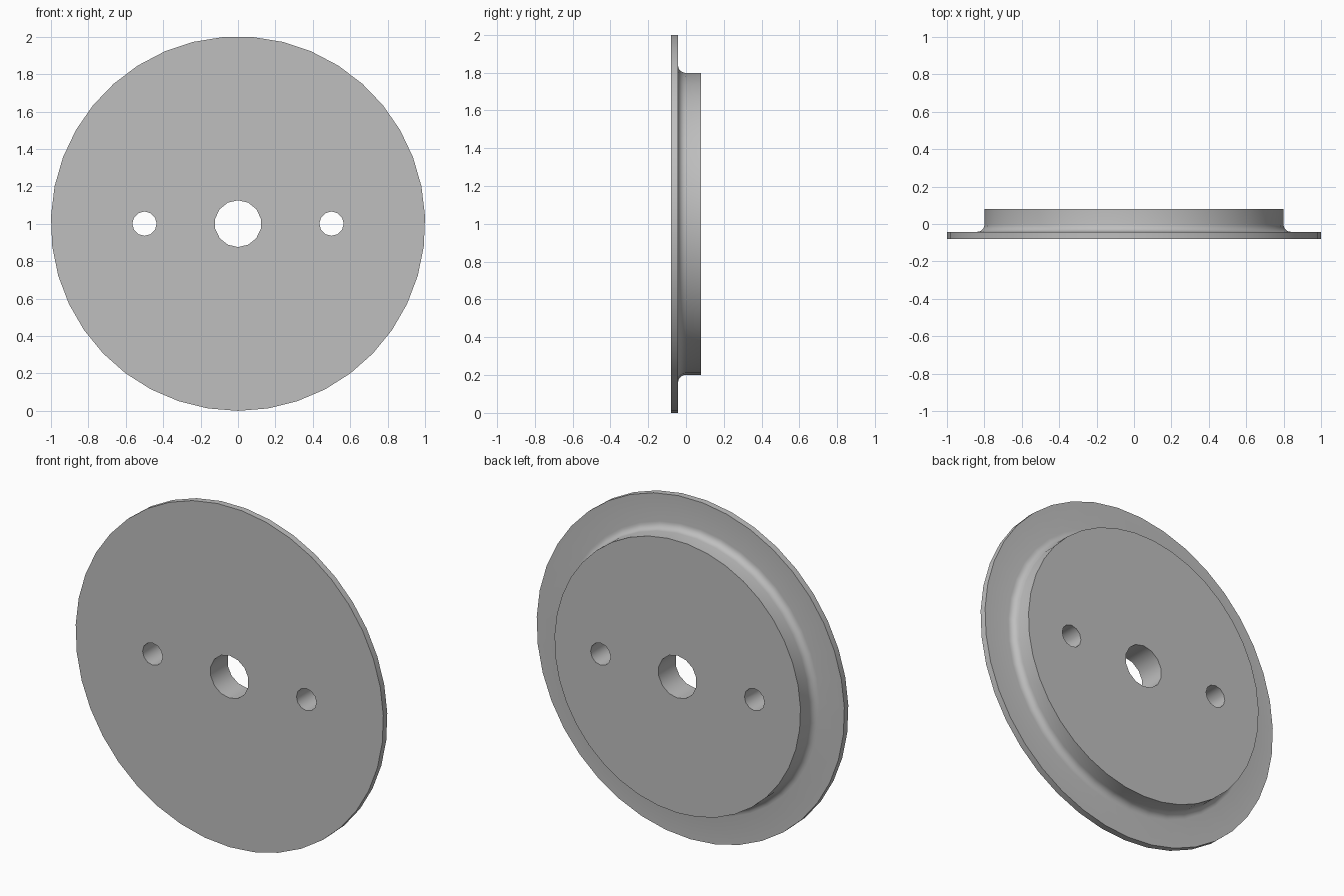
import bpy
import bmesh
from math import sin, cos, pi, radians
from mathutils import Matrix

cube = bpy.data.objects.get("Cube")
if cube:
    bpy.data.objects.remove(cube, do_unlink=True)

SIDES = 39
RADIUS = 1.0008
CENTRE = RADIUS
HALF = 0.079          # half thickness along y
FLANGE = -0.042       # back face of the flange
HUB = 0.8
FILLET = 0.04

# Material
grey = bpy.data.materials.new("plain grey")
grey.use_nodes = True
colour = (0.52, 0.52, 0.52, 1)
grey.diffuse_color = colour
grey.node_tree.nodes["Principled BSDF"].inputs["Base Color"].default_value = colour


def add_object(name, bm):
    bmesh.ops.recalc_face_normals(bm, faces=bm.faces)
    mesh = bpy.data.meshes.new(name)
    bm.to_mesh(mesh)
    bm.free()
    mesh.materials.append(grey)
    obj = bpy.data.objects.new(name, mesh)
    bpy.context.collection.objects.link(obj)
    return obj


def lathe(name, profile, sides):
    """Closed solid turned about the y axis, one vertex straight down."""
    bm = bmesh.new()
    rings = []
    for r, y in profile:
        angles = [2 * pi * i / sides - pi / 2 for i in range(sides)]
        rings.append([bm.verts.new((r * cos(a), y, CENTRE + r * sin(a))) for a in angles])
    for a, b in zip(rings, rings[1:]):
        for i in range(sides):
            j = (i + 1) % sides
            bm.faces.new((a[i], a[j], b[j], b[i]))
    bm.faces.new(rings[0])
    bm.faces.new(rings[-1])
    return add_object(name, bm)


# Flange, concave fillet and raised hub as one turned profile
profile = [(RADIUS, -HALF), (RADIUS, FLANGE)]
for k in range(6):
    a = pi / 2 * k / 5
    profile.append((HUB + FILLET * (1 - sin(a)), FLANGE + FILLET * (1 - cos(a))))
profile.append((HUB, HALF))
disc = lathe("flanged_disc", profile, SIDES)

# Centre bore and two side holes
for name, x, r, sides in (("centre_bore", 0, 0.125, 14),
                          ("left_hole", 0.5, 0.065, 12),
                          ("right_hole", -0.5, 0.065, 12)):
    cutter = lathe(name + "_cutter", [(r, -0.3), (r, 0.3)], sides)
    cutter.data.transform(Matrix.Translation((x, 0, 0)))
    cutter.hide_render = True
    mod = disc.modifiers.new(name, 'BOOLEAN')
    mod.operation = 'DIFFERENCE'
    mod.solver = 'EXACT'
    mod.object = cutter
    bpy.context.view_layer.objects.active = disc
    bpy.ops.object.modifier_apply(modifier=mod.name)
    bpy.data.objects.remove(cutter, do_unlink=True)

# Smooth round walls, sharp rims
bpy.ops.object.select_all(action='DESELECT')
disc.select_set(True)
bpy.context.view_layer.objects.active = disc
bpy.ops.object.shade_smooth_by_angle(angle=radians(35))
